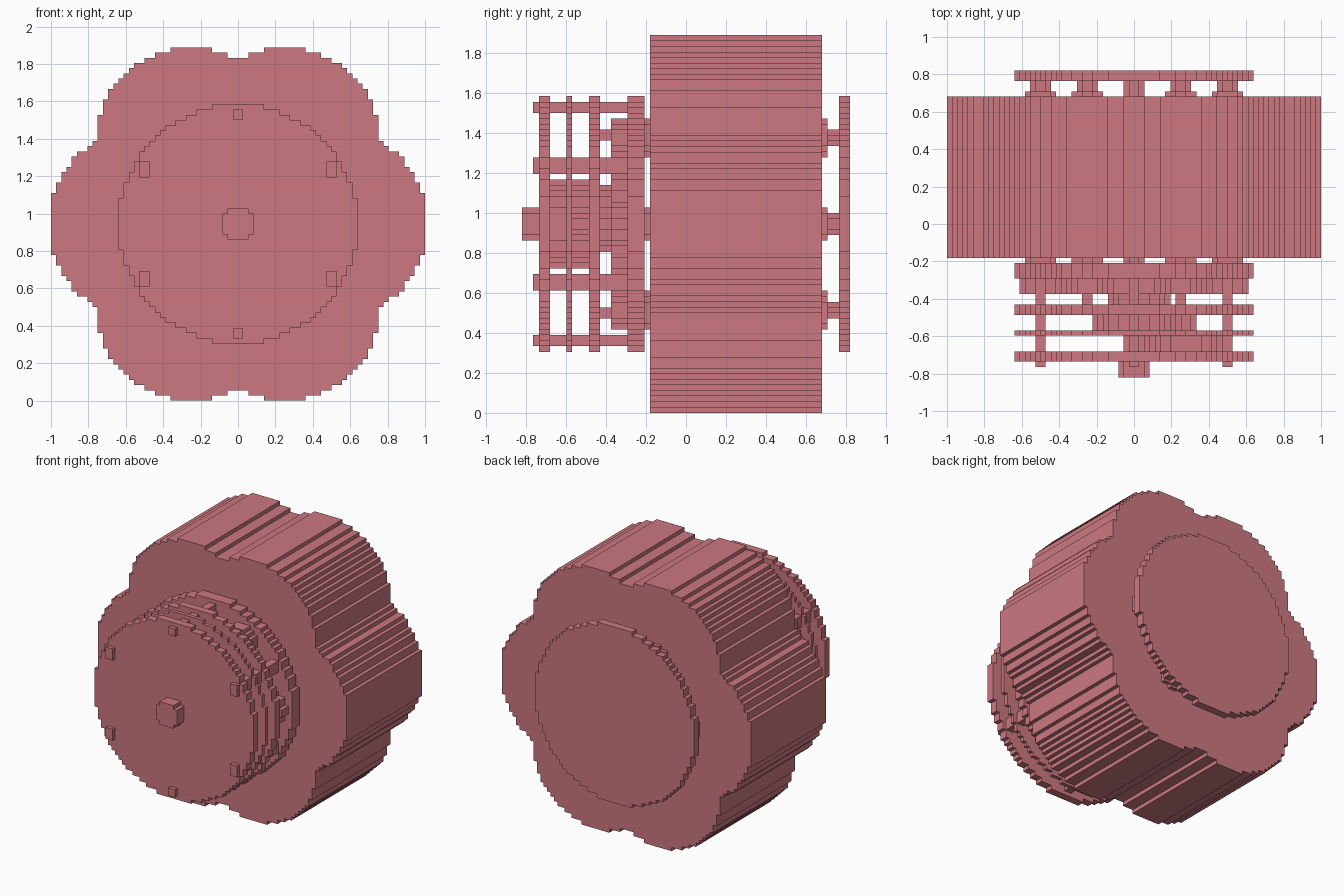
import bpy, bmesh, math

if "Cube" in bpy.data.objects:
    bpy.data.objects.remove(bpy.data.objects["Cube"])

U = 1 / 36            # size of one grid cell
MID_Z = 34            # height of the main axis, in cells
Y0 = -29.5            # front end of the model, in cells

red = bpy.data.materials.new("dusty_red")
red.diffuse_color = (0.604, 0.188, 0.216, 1)
red.use_nodes = True
red.node_tree.nodes["Principled BSDF"].inputs["Base Color"].default_value = red.diffuse_color


def stepped_outline(circles):
    """Stair-stepped outline of a union of circles (cx, cz, r), one interval per column."""
    lo = math.floor(min(c[0] - c[2] for c in circles)) - 1
    hi = math.ceil(max(c[0] + c[2] for c in circles)) + 1
    zs = math.ceil(max(abs(c[1]) + c[2] for c in circles)) + 1
    top, bottom = [], []
    for i in range(lo, hi):
        cells = [k for k in range(-zs, zs)
                 if any(math.hypot(i + .5 - cx, k + .5 - cz) <= r for cx, cz, r in circles)]
        if cells:
            top += [(i, cells[-1] + 1), (i + 1, cells[-1] + 1)]
            bottom += [(i, cells[0]), (i + 1, cells[0])]
    loop = bottom + top[::-1]
    # drop repeated and collinear points
    loop = [p for n, p in enumerate(loop) if p != loop[n - 1]]
    keep = []
    for n, p in enumerate(loop):
        a, b = loop[n - 1], loop[(n + 1) % len(loop)]
        if (p[0] - a[0]) * (b[1] - p[1]) != (p[1] - a[1]) * (b[0] - p[0]):
            keep.append(p)
    return keep


def extrude(name, outline, start, end):
    """Extrude an x-z outline along y between two cell layers."""
    bm = bmesh.new()
    verts = [bm.verts.new((x * U, (Y0 + start) * U, (z + MID_Z) * U)) for x, z in outline]
    face = bm.faces.new(verts)
    out = bmesh.ops.extrude_face_region(bm, geom=[face])
    moved = [v for v in out["geom"] if isinstance(v, bmesh.types.BMVert)]
    bmesh.ops.translate(bm, verts=moved, vec=(0, (end - start) * U, 0))
    bmesh.ops.recalc_face_normals(bm, faces=bm.faces)
    mesh = bpy.data.meshes.new(name)
    bm.to_mesh(mesh)
    bm.free()
    mesh.materials.append(red)
    ob = bpy.data.objects.new(name, mesh)
    bpy.context.collection.objects.link(ob)


def disc(name, r, start, end, cx=0, cz=0):
    extrude(name, stepped_outline([(cx, cz, r)]), start, end)


def box(name, x0, x1, z0, z1, start, end):
    extrude(name, [(x0, z0), (x1, z0), (x1, z1), (x0, z1)], start, end)


lobes = [(18 * math.cos(math.radians(a)), 18 * math.sin(math.radians(a)))
         for a in range(0, 360, 60)]
lobes = [(round(x, 4), round(z, 4)) for x, z in lobes]

# six-lobed main body
extrude("lobed_body", stepped_outline([(x, z, 18.4) for x, z in lobes]), 23, 54)

# round plates
for name, a, b in [("front_plate", 3, 5), ("thin_plate", 8, 9), ("middle_plate", 12, 14),
                   ("bearing_plate", 19, 22), ("back_plate", 57, 59)]:
    disc(name, 23, a, b)

# main axle and its front knob
disc("front_knob", 3, 0, 3)
for a, b in [(5, 8), (9, 12), (14, 16), (22, 23), (54, 57)]:
    disc("main_axle", 2, a, b)

# reduction gears between the plates
disc("idler_gear", 8, 5, 8, 10)
disc("main_gear", 8, 9, 12)
disc("idler_pinion", 2, 9, 12, 10)
disc("coupling_gear", 6, 14, 16, 1, 1)
disc("sun_gear", 14, 16, 19)

# one shaft per lobe: planet gear, collars and bearings
for x, z in lobes:
    disc("planet_shaft", 1.1, 14, 16, x, z)
    disc("planet_gear", 3.7, 16, 19, x, z)
    disc("front_collar", 3.2, 22, 23, x, z)
    disc("back_collar", 3.2, 54, 55, x, z)
    disc("back_shaft", 1.7, 55, 57, x, z)

# six spacer rods through the front plates
for s in (-1, 1):
    z0, z1 = sorted((s * 20, s * 22))
    box("spacer_rod", -1, 1, z0, z1, 2, 20)
    for t in (-1, 1):
        x0, x1 = sorted((t * 17, t * 19))
        z0, z1 = sorted((s * 9, s * 12))
        box("spacer_rod", x0, x1, z0, z1, 2, 20)
